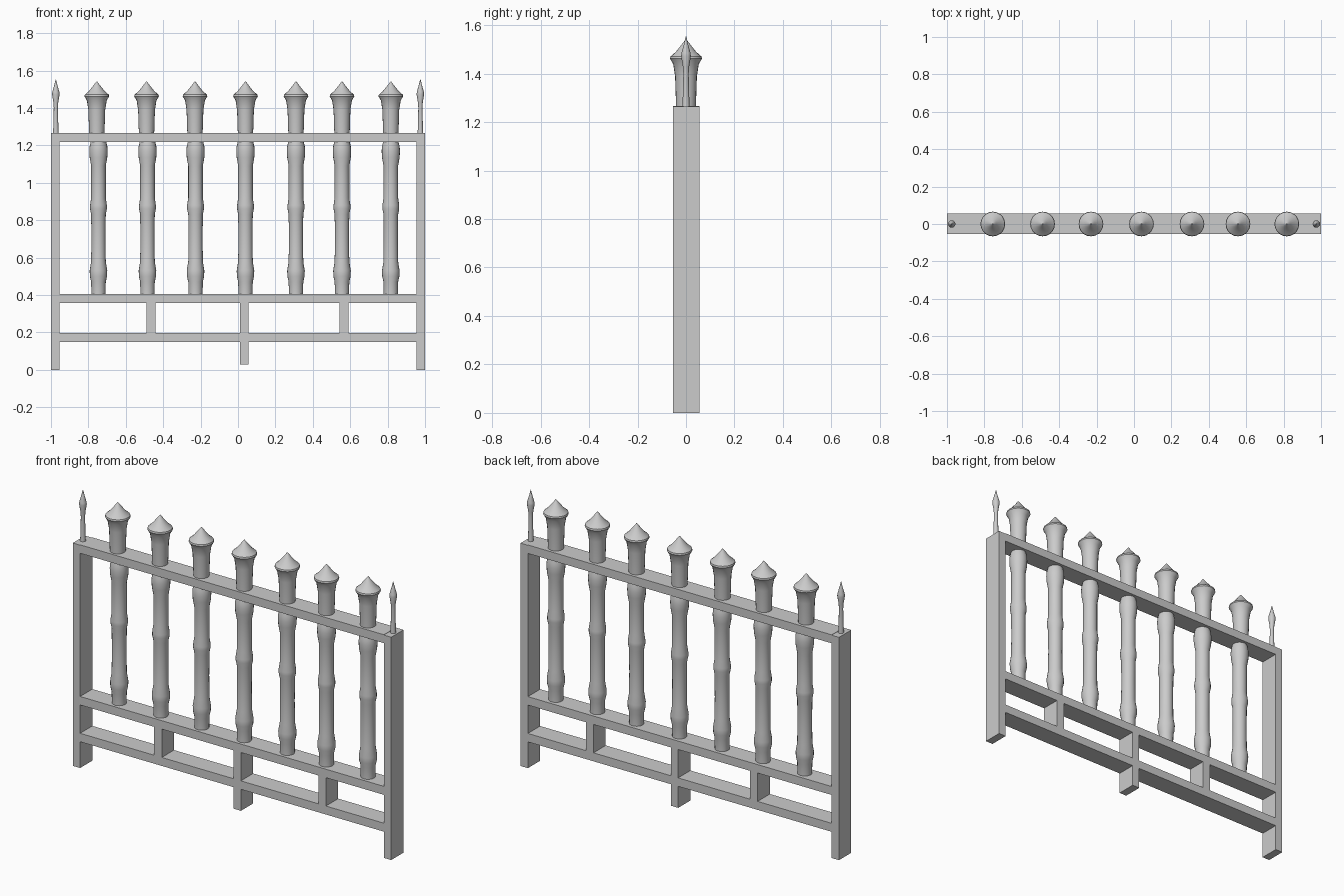
import bpy, bmesh, math

if "Cube" in bpy.data.objects:
    bpy.data.objects.remove(bpy.data.objects["Cube"])


def box(name, x0, x1, z0, z1, y0=-0.054, y1=0.056):
    bm = bmesh.new()
    bmesh.ops.create_cube(bm, size=1)
    for v in bm.verts:
        v.co = (x1 if v.co.x > 0 else x0, y1 if v.co.y > 0 else y0, z1 if v.co.z > 0 else z0)
    return finish(name, bm)


def finish(name, bm):
    me = bpy.data.meshes.new(name)
    bm.to_mesh(me)
    bm.free()
    ob = bpy.data.objects.new(name, me)
    bpy.context.collection.objects.link(ob)
    return ob


def turned(name, profile, x, sides):
    """Capped lathe of (radius, z) points about a vertical axis at x."""
    bm = bmesh.new()
    rings = []
    for r, z in profile:
        rings.append([bm.verts.new((r * math.cos(2 * math.pi * i / sides),
                                    r * math.sin(2 * math.pi * i / sides), z))
                      for i in range(sides)])
    for a, b in zip(rings, rings[1:]):
        for i in range(sides):
            j = (i + 1) % sides
            bm.faces.new((a[i], a[j], b[j], b[i]))
    bm.faces.new(rings[0][::-1])
    bm.faces.new(rings[-1])
    ob = finish(name, bm)
    ob.location.x = x
    bpy.ops.object.select_all(action='DESELECT')
    ob.select_set(True)
    bpy.context.view_layer.objects.active = ob
    bpy.ops.object.shade_smooth_by_angle(angle=math.radians(30))
    return ob


# Frame: end posts and three rails
box("left_post", -1.0, -0.954, 0, 1.265)
box("right_post", 0.954, 1.0, 0, 1.265)
for name, z0, z1 in (("top_rail", 1.219, 1.267), ("middle_rail", 0.358, 0.406),
                     ("bottom_rail", 0.149, 0.197)):
    box(name, -0.954, 0.954, z0, z1)

# Short struts between the lower rails, and the centre foot
box("left_strut", -0.489, -0.441, 0.197, 0.358)
box("centre_strut", 0.010, 0.056, 0.197, 0.358)
box("right_strut", 0.542, 0.590, 0.197, 0.358)
box("centre_foot", 0.010, 0.056, 0.027, 0.149)

# Turned balusters and their pointed caps
BALUSTER = [(0.038, 0.406), (0.039, 0.47), (0.046, 0.50), (0.047, 0.53), (0.039, 0.58),
            (0.038, 0.70), (0.039, 0.83), (0.045, 0.86), (0.045, 0.88), (0.039, 0.92),
            (0.039, 1.09), (0.047, 1.135), (0.049, 1.17), (0.047, 1.195), (0.041, 1.219)]
CAP = [(0.041, 1.267), (0.045, 1.39), (0.053, 1.44), (0.066, 1.462), (0.064, 1.471),
       (0.042, 1.49), (0.022, 1.515), (0.002, 1.541)]
for cap_x, bal_x in ((-0.755, -0.746), (-0.489, -0.484), (-0.230, -0.227), (0.040, 0.040),
                     (0.310, 0.310), (0.556, 0.556), (0.817, 0.817)):
    turned("baluster", BALUSTER, bal_x, 20)
    turned("baluster_cap", CAP, cap_x, 20)

# Slim spikes on the end posts
SPIKE = [(0.015, 1.265), (0.014, 1.28), (0.011, 1.40), (0.013, 1.43), (0.020, 1.472),
         (0.019, 1.485), (0.009, 1.52), (0.001, 1.553)]
for x in (-0.974, 0.975):
    turned("post_spike", SPIKE, x, 12)
